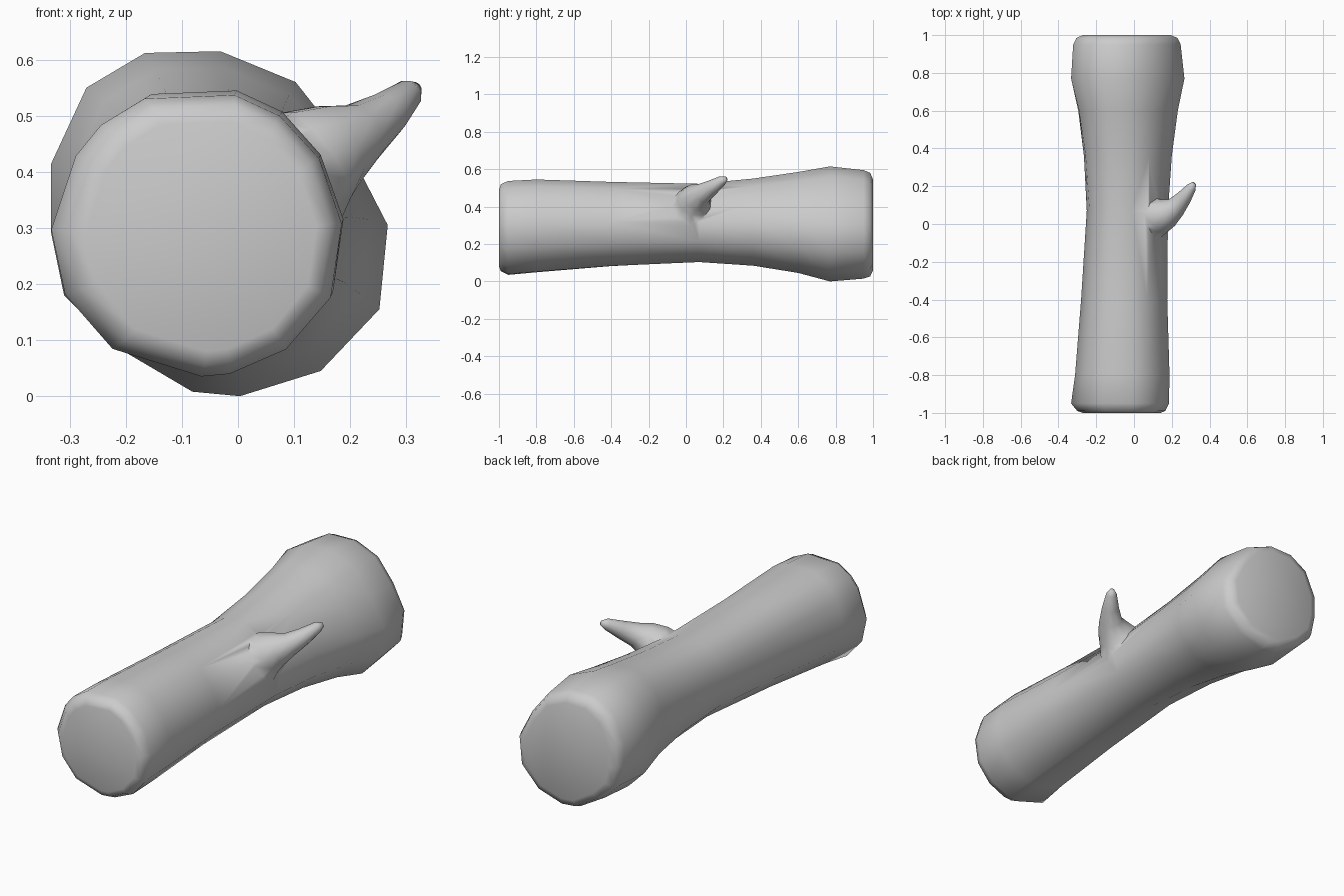
import bpy, bmesh, math
from mathutils import Vector

if "Cube" in bpy.data.objects:
    bpy.data.objects.remove(bpy.data.objects["Cube"])


def loft(name, rings):
    """Skin a list of equal-length vertex loops and cap both ends."""
    bm = bmesh.new()
    loops = [[bm.verts.new(p) for p in ring] for ring in rings]
    n = len(loops[0])
    for a, b in zip(loops, loops[1:]):
        for i in range(n):
            j = (i + 1) % n
            bm.faces.new((a[i], a[j], b[j], b[i]))
    bm.faces.new(loops[0][::-1])
    bm.faces.new(loops[-1])
    bmesh.ops.recalc_face_normals(bm, faces=bm.faces)
    mesh = bpy.data.meshes.new(name)
    bm.to_mesh(mesh)
    bm.free()
    obj = bpy.data.objects.new(name, mesh)
    bpy.context.collection.objects.link(obj)
    return obj


def unit(profile):
    """Normalise an outline to the 0..1 box."""
    xs, zs = zip(*profile)
    return [((x - min(xs)) / (max(xs) - min(xs)),
             (z - min(zs)) / (max(zs) - min(zs))) for x, z in profile]


# Irregular outlines at the thin front end and the thick back end
front = unit([(-.163, .538), (0, .545), (.08, .507), (.15, .43), (.19, .31),
              (.17, .175), (.09, .08), (-.01, .035), (-.06, .03), (-.22, .08),
              (-.305, .18), (-.33, .3), (-.285, .435), (-.24, .49)])
back = unit([(-.165, .612), (-.03, .615), (.105, .56), (.2, .44), (.27, .305),
             (.255, .155), (.15, .045), (.005, 0), (-.08, .008), (-.22, .09),
             (-.31, .18), (-.333, .29), (-.333, .415), (-.27, .55)])

# Trunk stations: y, x min, x max, z min, z max
stations = [(-1.0, -.27, .14, .08, .49), (-.99, -.30, .165, .055, .52),
            (-.95, -.333, .185, .035, .537), (-.8, -.312, .188, .048, .545),
            (-.4, -.28, .176, .08, .532), (.07, -.25, .18, .102, .522),
            (.36, -.265, .20, .083, .55), (.6, -.295, .232, .045, .585),
            (.77, -.333, .267, 0, .615), (.95, -.322, .247, .015, .595),
            (.985, -.305, .23, .027, .58), (1.0, -.27, .195, .06, .545)]
rings = []
for y, x0, x1, z0, z1 in stations:
    t = min(1, max(0, (y + 1) / 1.77))
    rings.append([(x0 + (x1 - x0) * (a[0] * (1 - t) + b[0] * t), y,
                   z0 + (z1 - z0) * (a[1] * (1 - t) + b[1] * t))
                  for a, b in zip(front, back)])
trunk = loft("log_trunk", rings)

# Branch stub: curved tapering path with flared root (x, y, z, radius)
path = [(.09, .03, .38, .12), (.14, .045, .43, .098), (.18, .06, .449, .078),
        (.22, .088, .47, .056), (.265, .14, .503, .041),
        (.305, .195, .54, .026), (.317, .215, .549, .012)]
pts = [Vector(p[:3]) for p in path]
rings = []
for i, p in enumerate(pts):
    d = (pts[min(i + 1, len(pts) - 1)] - pts[max(i - 1, 0)]).normalized()
    u = d.cross(Vector((0, 0, 1))).normalized()
    v = u.cross(d)
    r = path[i][3]
    rings.append([p + r * (u * math.cos(k * math.tau / 10) +
                           v * math.sin(k * math.tau / 10)) for k in range(10)])
branch = loft("branch_stub", rings)

# Weld the branch into the trunk
bpy.context.view_layer.objects.active = trunk
trunk.select_set(True)
weld = trunk.modifiers.new("weld_branch", 'BOOLEAN')
weld.operation = 'UNION'
weld.solver = 'EXACT'
weld.object = branch
bpy.ops.object.modifier_apply(modifier=weld.name)
bpy.data.objects.remove(branch)
bpy.ops.object.shade_smooth_by_angle(angle=math.radians(65))
